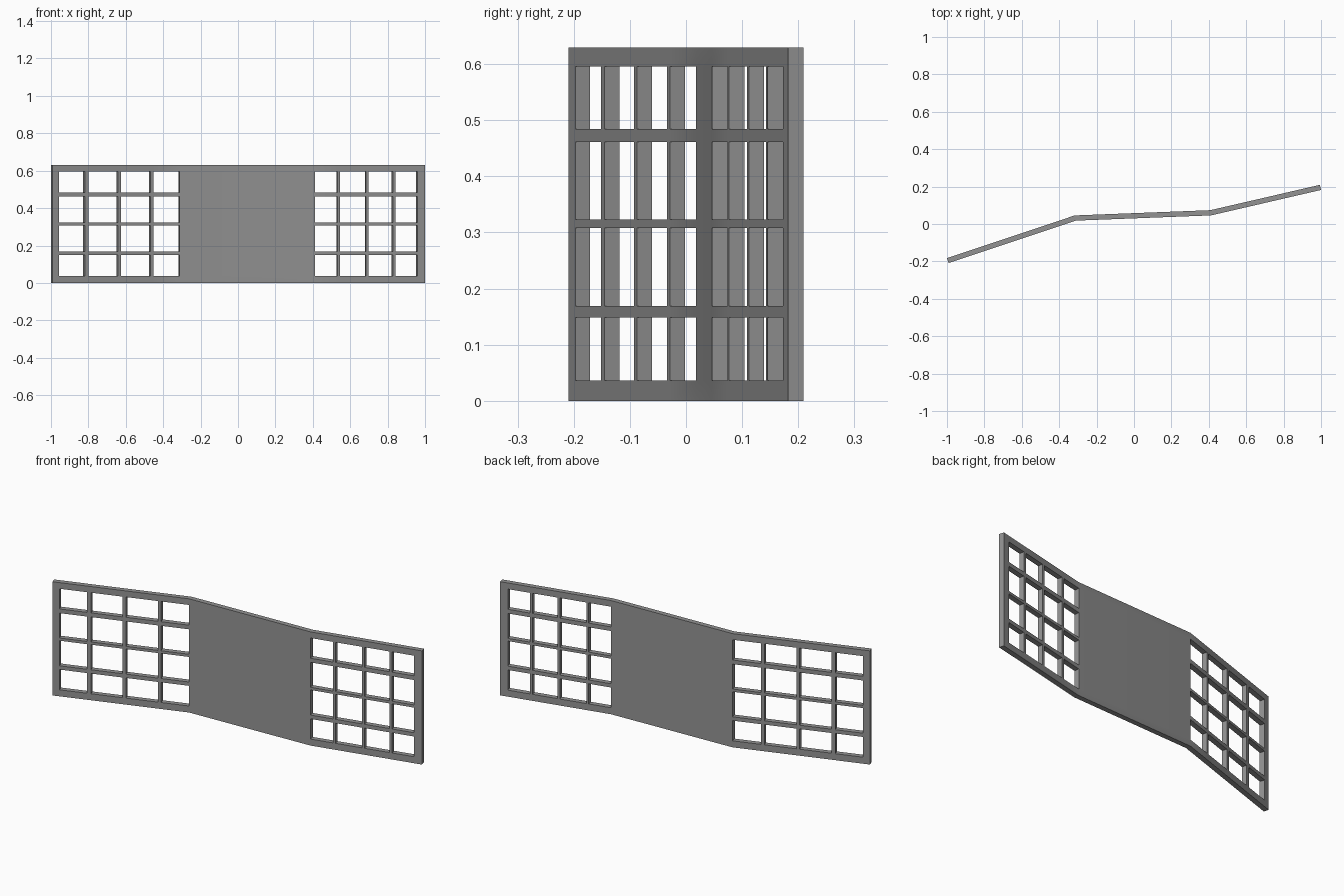
import bpy, bmesh
from math import radians

if "Cube" in bpy.data.objects:
    bpy.data.objects.remove(bpy.data.objects["Cube"])

THICK = 0.028

# Plan of the front surface: left end, two folds, right end
PLAN = [(-0.991, -0.209), (-0.312, 0.018), (0.412, 0.046), (1.0, 0.182)]

# Openings in x for each wing, and in z for the rows
OPEN_X = [(-0.956, -0.819), (-0.799, -0.642), (-0.626, -0.467), (-0.451, -0.312),
          (0.412, 0.532), (0.545, 0.684), (0.697, 0.828), (0.843, 0.959)]
OPEN_Z = [(0.036, 0.148), (0.169, 0.308), (0.323, 0.461), (0.484, 0.596)]
HEIGHT = 0.63


def plan_y(x):
    for (x0, y0), (x1, y1) in zip(PLAN, PLAN[1:]):
        if x <= x1:
            break
    return y0 + (y1 - y0) * (x - x0) / (x1 - x0)


def edges(openings, lo, hi):
    return sorted({lo, hi, *(v for pair in openings for v in pair)})


# Folded front sheet with the window cells left out
xs = edges(OPEN_X, PLAN[0][0], PLAN[-1][0])
zs = edges(OPEN_Z, 0.0, HEIGHT)
bm = bmesh.new()
grid = [[bm.verts.new((x, plan_y(x), z)) for z in zs] for x in xs]
for i in range(len(xs) - 1):
    for j in range(len(zs) - 1):
        if (xs[i], xs[i + 1]) in OPEN_X and (zs[j], zs[j + 1]) in OPEN_Z:
            continue
        bm.faces.new((grid[i][j], grid[i + 1][j], grid[i + 1][j + 1], grid[i][j + 1]))
mesh = bpy.data.meshes.new("folded_lattice_screen")
bm.to_mesh(mesh)
bm.free()
screen = bpy.data.objects.new("folded_lattice_screen", mesh)
bpy.context.collection.objects.link(screen)

# Thickness towards the back, with even mitres at the folds
solid = screen.modifiers.new("thickness", 'SOLIDIFY')
solid.thickness = THICK
solid.offset = -1
solid.use_even_offset = True
solid.use_quality_normals = True

# Soft shading over the shallow folds, sharp at the rims
bpy.context.view_layer.objects.active = screen
screen.select_set(True)
bpy.ops.object.modifier_apply(modifier=solid.name)
bpy.ops.object.shade_smooth_by_angle(angle=radians(30))

# Dark grey finish
finish = bpy.data.materials.new("dark_grey")
finish.diffuse_color = (0.29, 0.29, 0.29, 1)
finish.use_nodes = True
finish.node_tree.nodes["Principled BSDF"].inputs["Base Color"].default_value = finish.diffuse_color
screen.data.materials.append(finish)
